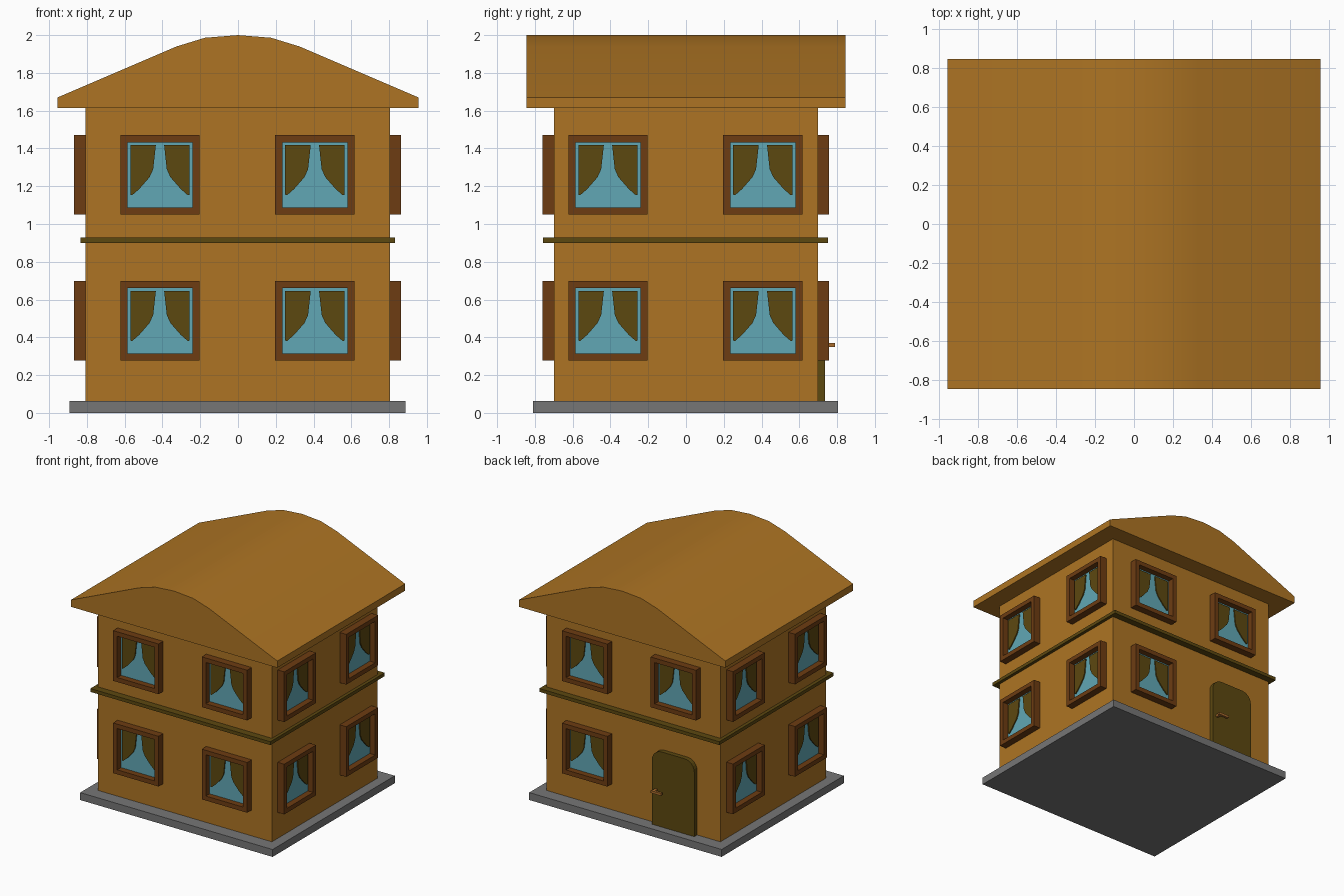
import bpy, bmesh, math
from mathutils import Matrix, Vector

if "Cube" in bpy.data.objects:
    bpy.data.objects.remove(bpy.data.objects["Cube"])


def material(name, rgb):
    m = bpy.data.materials.new(name)
    m.diffuse_color = (*rgb, 1)
    m.use_nodes = True
    m.node_tree.nodes["Principled BSDF"].inputs["Base Color"].default_value = m.diffuse_color
    return m


OCHRE = material("ochre wall", (0.42, 0.175, 0.017))
BROWN = material("brown wood", (0.155, 0.046, 0.006))
OLIVE = material("dark olive", (0.108, 0.065, 0.005))
BLUE = material("blue glass", (0.12, 0.39, 0.46))
GREY = material("grey stone", (0.18, 0.18, 0.18))
COPPER = material("copper handle", (0.40, 0.15, 0.025))


def finish(bm, name, mats):
    bmesh.ops.recalc_face_normals(bm, faces=bm.faces)
    me = bpy.data.meshes.new(name)
    bm.to_mesh(me)
    bm.free()
    ob = bpy.data.objects.new(name, me)
    bpy.context.collection.objects.link(ob)
    for m in mats:
        me.materials.append(m)
    return ob


def prism(name, pts, d0, d1, mat, angle=0):
    """Extrude a (u, z) outline outward from d0 to d1 on the wall at this angle."""
    bm = bmesh.new()
    face = bm.faces.new([bm.verts.new((u, -d0, z)) for u, z in pts])
    ext = bmesh.ops.extrude_face_region(bm, geom=[face])["geom"]
    bmesh.ops.translate(bm, vec=(0, d0 - d1, 0),
                        verts=[g for g in ext if isinstance(g, bmesh.types.BMVert)])
    bm.transform(Matrix.Rotation(angle, 4, 'Z'))
    return finish(bm, name, [mat])


def box(name, x0, x1, y0, y1, z0, z1, mat):
    return prism(name, [(x0, z0), (x1, z0), (x1, z1), (x0, z1)], -y0, -y1, mat)


# Body, base slab and floor band
box("base_slab", -0.893, 0.887, -0.81, 0.805, 0, 0.062, GREY)
box("walls", -0.807, 0.804, -0.70, 0.698, 0.062, 1.615, OCHRE)
box("floor_band", -0.835, 0.83, -0.758, 0.753, 0.90, 0.928, OLIVE)

# Roof with a rounded ridge
half = [(0.955, 1.613), (0.955, 1.67), (0.325, 1.94), (0.175, 1.986)]
outline = half + [(0, 2.0)] + [(-x, z) for x, z in reversed(half)]
roof = prism("roof", outline, -0.845, 0.845, OCHRE)
bpy.context.view_layer.objects.active = roof
roof.select_set(True)
bpy.ops.object.shade_smooth_by_angle(angle=math.radians(35))
roof.select_set(False)

# Windows: recessed frame with glass, and two tied-back curtains
CURTAIN = [(0.157, 0.157), (0.022, 0.157), (0.036, 0.03), (0.055, -0.012),
           (0.11, -0.075), (0.148, -0.108), (0.157, -0.105)]


def window(label, u, z, wall, angle):
    bm = bmesh.new()
    size = Matrix.Diagonal((0.42, 0.065, 0.42, 1))
    bmesh.ops.create_cube(bm, size=1, matrix=Matrix.Translation((u, -wall - 0.0275, z)) @ size)
    bm.faces.ensure_lookup_table()
    front = min(bm.faces, key=lambda f: f.calc_center_median().y)
    bmesh.ops.inset_region(bm, faces=[front], thickness=0.053)
    pane = bmesh.ops.extrude_discrete_faces(bm, faces=[front])["faces"][0]
    bmesh.ops.translate(bm, vec=Vector((0, 0.05, 0)), verts=pane.verts)
    pane.material_index = 1
    bm.transform(Matrix.Rotation(angle, 4, 'Z'))
    finish(bm, label + "_window", [BROWN, BLUE])
    for s in (-1, 1):
        prism(label + "_curtain", [(u + s * a, z + b) for a, b in CURTAIN],
              wall + 0.012, wall + 0.021, OLIVE, angle)


for i, (side, wall) in enumerate([("front", 0.70), ("right", 0.804),
                                  ("back", 0.698), ("left", 0.807)]):
    flip = 1 if i < 2 else -1
    for pos in (-0.413, 0.407):
        for z in (0.488, 1.26):
            if side == "back" and pos < 0 and z < 1:
                continue  # the door takes this place
            window(side, flip * pos, z, wall, i * math.pi / 2)

# Back door with rounded top corners
L, R, TOP, RAD = 0.20, 0.592, 0.69, 0.09
door = [(L, 0.062), (R, 0.062)]
for cx, start in ((R - RAD, 0), (L + RAD, 90)):
    for k in range(7):
        a = math.radians(start + 15 * k)
        door.append((cx + RAD * math.cos(a), TOP - RAD + RAD * math.sin(a)))
prism("door", door, 0.69, 0.736, OLIVE, math.pi)

# Door handle: peg and lever
box("handle_peg", -0.252, -0.232, 0.73, 0.785, 0.35, 0.37, COPPER)
box("handle_lever", -0.32, -0.225, 0.768, 0.788, 0.35, 0.37, COPPER)
